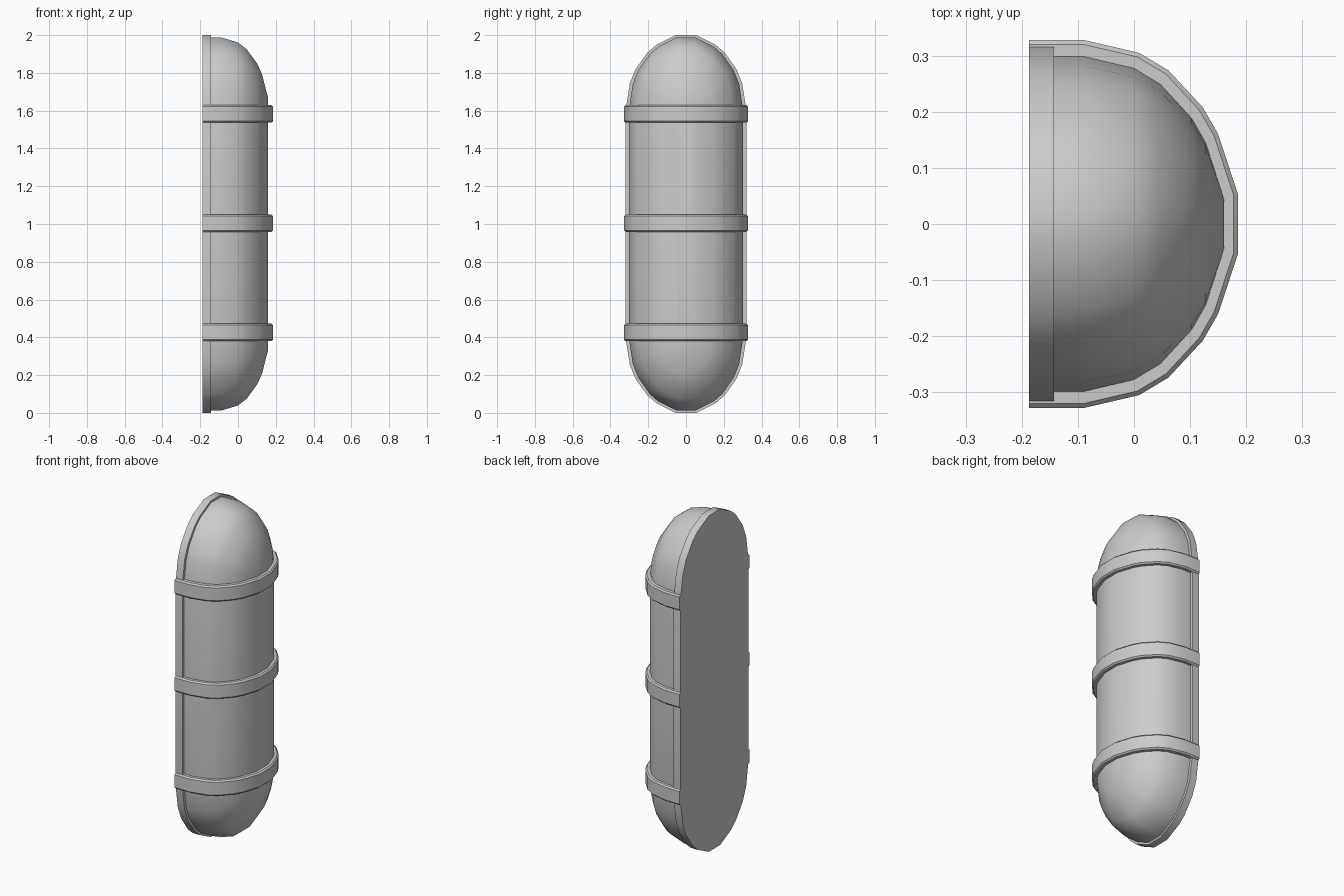
import bpy, math

if "Cube" in bpy.data.objects:
    bpy.data.objects.remove(bpy.data.objects["Cube"])

# Quarter arc shared by every curved part: (across, along), unit radius
ARC = [(1, 0), (0.93, 0.36), (0.835, 0.55), (0.635, 0.772), (0.49, 0.872), (0.165, 1)]
X0, MID = -0.09, 1.0


def make(name, verts, faces, angle=35):
    me = bpy.data.meshes.new(name)
    me.from_pydata(verts, [], faces)
    ob = bpy.data.objects.new(name, me)
    bpy.context.collection.objects.link(ob)
    bpy.ops.object.select_all(action='DESELECT')
    bpy.context.view_layer.objects.active = ob
    ob.select_set(True)
    # consistent outward normals
    bpy.ops.object.mode_set(mode='EDIT')
    bpy.ops.mesh.select_all(action='SELECT')
    bpy.ops.mesh.normals_make_consistent(inside=False)
    bpy.ops.object.mode_set(mode='OBJECT')
    bpy.ops.object.shade_smooth_by_angle(angle=math.radians(angle))
    return ob


def bridge(n, rows, closed):
    """Quads between consecutive rows of n vertices."""
    last = n if closed else n - 1
    return [(r * n + i, r * n + (i + 1) % n, (r + 1) * n + (i + 1) % n, (r + 1) * n + i)
            for r in range(rows - 1) for i in range(last)]


def stadium(x, ry, rz, straight):
    """Upright capsule outline at depth x."""
    q = [(ry * a, straight + rz * b) for a, b in ARC]
    half = q + [(-y, z) for y, z in reversed(q)]
    full = half + [(-y, -z) for y, z in half]
    return [(x, y, MID + z) for y, z in full]


def stack(name, rings):
    n, m = len(rings[0]), len(rings)
    faces = bridge(n, m, True)
    faces += [tuple(range(n)), tuple(range((m - 1) * n, m * n))]
    return make(name, [v for r in rings for v in r], faces)


# Flat back plate
stack("back_plate", [stadium(x, 0.32, 0.40, 0.6) for x in (-0.1875, -0.143)])

# Rounded half-capsule shell, outline shrinking toward the front
levels = [(-0.15, 1)] + [(X0 + 0.25 * b, a) for a, b in ARC]
stack("capsule_body", [stadium(x, 0.303 * s, 0.388 * s, 0.6) for x, s in levels])


# Raised bands wrapping the curved side
def band(name, z0, z1):
    section = [(-0.006, z0), (0.017, z0), (0.025, z0 + 0.008),
               (0.025, z1 - 0.008), (0.017, z1), (-0.006, z1)]
    path = [(1, None)] + ARC
    path += [(-a, b) for a, b in reversed(path)]
    verts = []
    for a, b in path:
        for off, z in section:
            x = -0.1875 if b is None else X0 + b * (0.25 + off)
            verts.append((x, a * (0.303 + off), z))
    n, m = len(section), len(path)
    faces = bridge(n, m, True)
    faces += [tuple(range(n)), tuple(range((m - 1) * n, m * n))]
    make(name, verts, faces)


for label, z0, z1 in (("lower", 0.38, 0.472), ("middle", 0.958, 1.05), ("upper", 1.537, 1.629)):
    band(label + "_band", z0, z1)
